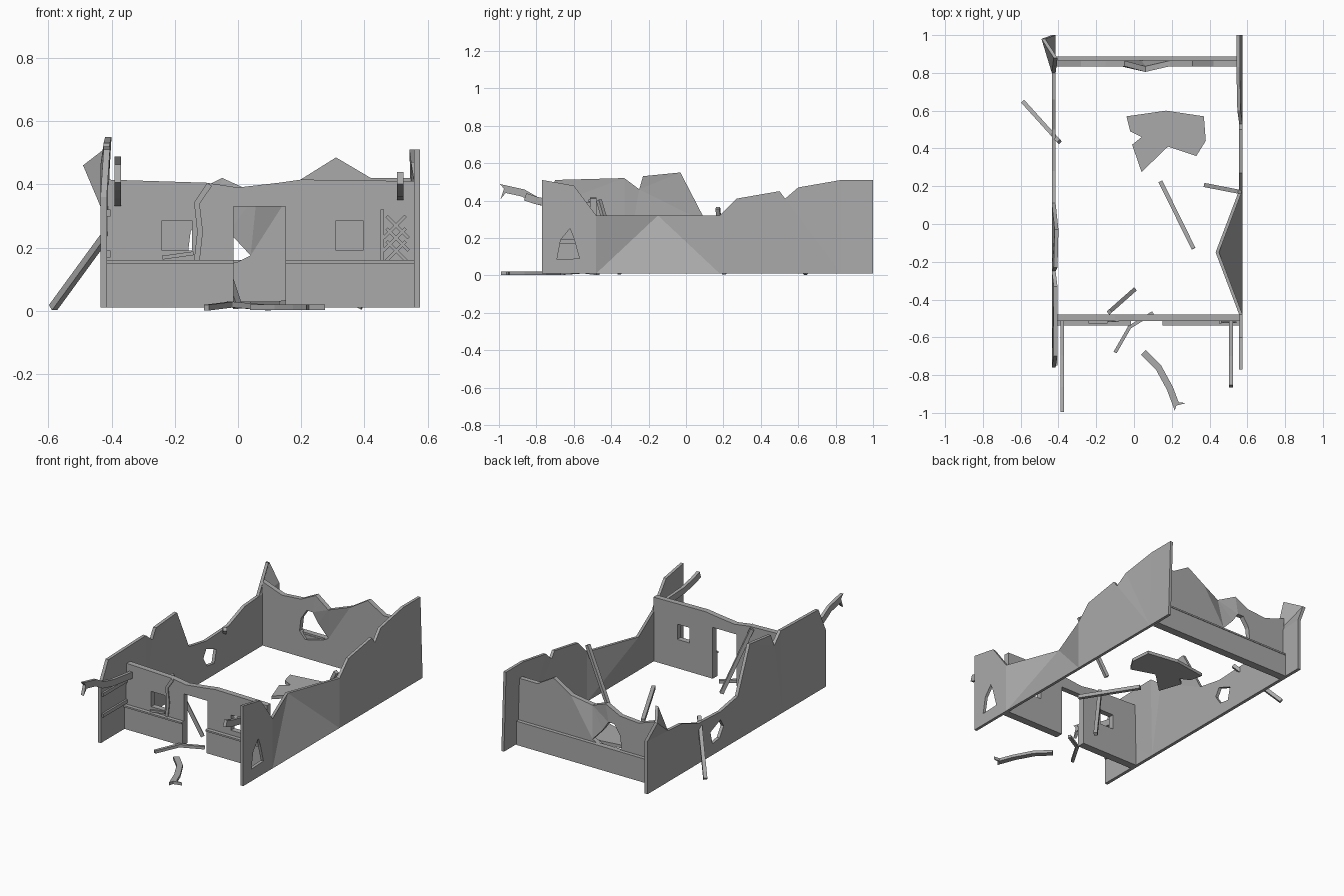
import bpy
import bmesh
from mathutils import Vector

cube = bpy.data.objects.get("Cube")
if cube:
    bpy.data.objects.remove(cube, do_unlink=True)

X, Y, Z = range(3)
GROUND, LEDGE, LOW, BACK = .01, .15, .32, 1
LEFT, RIGHT = -.42, .56
FACE = -.52

grey = (.4, .4, .4, 1)
stone = bpy.data.materials.new("plain grey")
stone.use_nodes = True
stone.diffuse_color = grey
stone.node_tree.nodes["Principled BSDF"].inputs["Base Color"].default_value = grey


def finish(name, bm):
    bmesh.ops.recalc_face_normals(bm, faces=bm.faces)
    mesh = bpy.data.meshes.new(name)
    bm.to_mesh(mesh)
    bm.free()
    mesh.materials.append(stone)
    obj = bpy.data.objects.new(name, mesh)
    bpy.context.collection.objects.link(obj)
    return obj


def slab(name, axis, pos, thick, outline, holes=()):
    """Sheet with holes; a third value on a point bends it out of the sheet."""
    bm = bmesh.new()
    normal = Vector([float(i == axis) for i in range(3)])
    bends = []
    for loop in (outline, *holes):
        verts = []
        for u, v, *bend in loop:
            place = [u, v]
            place.insert(axis, pos)
            vert = bm.verts.new(place)
            verts.append(vert)
            bends.append((vert, sum(bend)))
        for a, b in zip(verts, verts[1:] + verts[:1]):
            bm.edges.new((a, b))
    bmesh.ops.triangle_fill(bm, edges=bm.edges[:], use_beauty=True, normal=normal)
    for vert, bend in bends:
        vert.co += normal * bend
    region = bmesh.ops.extrude_face_region(bm, geom=bm.faces[:], use_keep_orig=True)
    moved = [g for g in region["geom"] if isinstance(g, bmesh.types.BMVert)]
    bmesh.ops.translate(bm, verts=moved, vec=normal * thick)
    return finish(name, bm)


def wall(name, axis, pos, thick, top, holes=(), foot=None):
    """Upright wall given by its broken top edge, with a foot under every top point."""
    if foot is None:
        foot = [(p[0], GROUND) for p in reversed(top)]
    return slab(name, axis, pos, thick, top + foot, holes)


def rect(a, b, c, d):
    return [(a, c), (b, c), (b, d), (a, d)]


def ribbon(name, axis, pos, thick, width, path, claw=False):
    """Flat strip that follows a path and may end in a forked claw."""
    path = [Vector(p) for p in path]
    left, right = [], []
    for i, p in enumerate(path):
        along = (path[min(i + 1, len(path) - 1)] - path[max(i - 1, 0)]).normalized()
        across = along.orthogonal() * width / 2
        left.append(p + across)
        right.append(p - across)
    if claw:
        reach = along * width
        left += [path[-1] + across * 3 + reach / 2, path[-1] + reach / 3]
        right.append(path[-1] - across + reach)
    return slab(name, axis, pos, thick, left + right[::-1])


def bar(name, start, end, size=.022):
    """Straight square timber between two points."""
    start, end = Vector(start), Vector(end)
    bm = bmesh.new()
    bmesh.ops.create_cube(bm, size=1)
    bmesh.ops.scale(bm, verts=bm.verts, vec=(size, size, (end - start).length))
    obj = finish(name, bm)
    obj.location = (start + end) / 2
    obj.rotation_mode = 'QUATERNION'
    obj.rotation_quaternion = (end - start).to_track_quat('Z', 'Y')


# Long side walls with broken tops; the right one is dented inward
wall("left_wall", X, -.435, .02,
     [(-.76, .36), (-.7, .51, .01), (-.33, .52, .01), (-.25, .46), (-.23, .53, .01),
      (-.03, .55, .015), (.11, .28), (.28, .25), (.5, .26), (.66, LOW), (.8, .33),
      (.88, .51, .01), (.98, .46, -.055), (BACK, .34)],
     [[(.25, .15), (.28, .2), (.38, .16), (.36, .08), (.29, .09)]])
wall("right_wall", X, .557, .018,
     [(-.77, .51), (-.6, .48), (-.48, LOW), (-.15, LOW, -.125), (.18, LOW), (.27, .41),
      (.5, .45), (.53, .41), (.6, .47, -.01), (.83, .51, -.015), (BACK, .51, -.015)],
     [[(-.62, .25), (-.67, .19), (-.69, .085), (-.57, .09), (-.6, .2)]])

# Front wall with a doorway and two square windows
door_left, door_right, lintel = -.015, .15, .33
wall("front_wall", Y, -.513, .035,
     [(LEFT, .415), (-.1, .405), (0, .39), (.13, .405), (.2, .415), (RIGHT, .41)],
     [rect(-.24, -.145, .19, .285), rect(.31, .395, .19, .285)],
     [(RIGHT, GROUND), (door_right, GROUND), (door_right, lintel),
      (door_left, lintel), (door_left, GROUND), (LEFT, GROUND)])

# Back wall with a ragged hole
wall("back_wall", Y, .835, .03,
     [(LEFT, .41), (-.28, .36), (-.15, .37), (-.05, .42), (.06, .37, -.03),
      (.19, .41), (.31, .485), (.42, .42), (.55, .42)],
     [[(-.15, .25), (-.11, .31), (-.07, .31), (-.03, .25), (.04, .175), (0, .155),
       (-.12, .125), (-.16, .17)]])

# Thicker lower courses, each capped by a ledge
for part, start, end, pos, thick in (("front_left", LEFT, door_left, -.527, .03),
                                     ("front_right", door_right, RIGHT, -.527, .03),
                                     ("back", LEFT, .55, .85, .035)):
    slab(part + "_base", Y, pos, thick, rect(start, end, GROUND, LEDGE))
    shift = -.01 if pos < 0 else .003
    slab(part + "_ledge", Y, pos + shift, thick, rect(start, end, LEDGE, LEDGE + .01))

# Broken trim and lattice on the front wall
ribbon("cracked_post", Y, FACE, .01, .018,
       [(-.13, .16), (-.12, .25), (-.13, .34), (-.09, .4)])
bar("fallen_sill", (-.24, FACE, .168), (-.14, FACE, .182), .012)
bar("lattice_post", (.456, FACE, LEDGE), (.456, FACE, LOW), .012)
for i in range(3):
    low = LEDGE + .04 * i
    bar(f"lattice_rising_{i + 1}", (.46, FACE, low), (.53, FACE, low + .07), .01)
    bar(f"lattice_falling_{i + 1}", (.47, FACE, low + .07), (.54, FACE, low), .01)

# Rails on the left porch wall
for part, height in (("lower", .18), ("upper", .31)):
    bar(part + "_porch_rail", (-.415, -.75, height), (-.415, -.5, height))

# Carved beams, two jutting from the front and one fallen
ribbon("left_carved_beam", X, -.39, .02, .04,
       [(-.5, .35), (-.7, .375), (-.8, .4), (-.87, .44), (-.96, .46)], claw=True)
ribbon("right_carved_beam", X, .503, .02, .04,
       [(-.5, .37), (-.7, .38), (-.8, .4), (-.86, .42)])
ribbon("fallen_carved_beam", Z, .002, .018, .035,
       [(.05, -.68), (.13, -.76), (.19, -.87), (.22, -.95)], claw=True)

# Fallen floor piece and loose timbers
slab("broken_panel", Z, GROUND, .02,
     [(-.04, .57), (.17, .6), (.37, .57), (.38, .44), (.33, .36), (.18, .41),
      (.04, .275), (-.01, .42), (.04, .46), (-.02, .49)])
bar("outside_timber", (-.585, .645, GROUND), (-.395, .435, .27))
bar("floor_timber", (.14, .225, .02), (.315, -.13, .045))
bar("inner_timber", (0, -.35, GROUND), (-.13, -.465, .4))
bar("right_timber", (.38, .205, GROUND), (RIGHT, .17, .36))
bar("step_timber", (-.1, -.68, GROUND), (-.02, -.54, .02), .018)
bar("step_timber_end", (-.03, -.55, .02), (.1, -.47, GROUND), .018)
